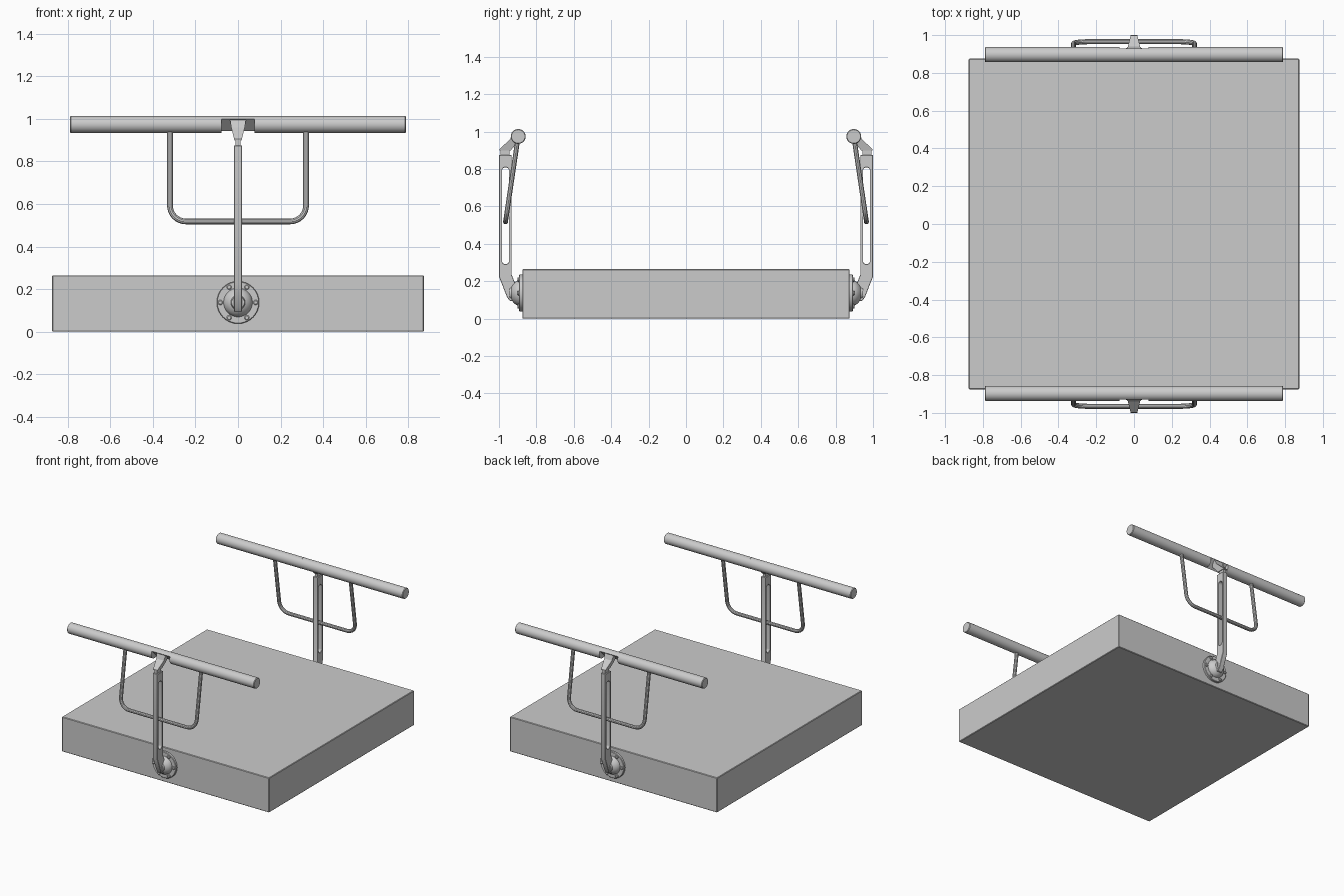
import bpy, bmesh, math
from mathutils import Vector

if "Cube" in bpy.data.objects:
    bpy.data.objects.remove(bpy.data.objects["Cube"])

BAR_U, BAR_Z, BAR_R = 0.897, 0.974, 0.04   # u = distance outward from centre (front is y = -u)
HUB_Z = 0.137


def finish(obj, smooth=True, mirror=True, bevel=0):
    bpy.ops.object.select_all(action='DESELECT')
    obj.select_set(True)
    bpy.context.view_layer.objects.active = obj
    if smooth:
        bpy.ops.object.shade_smooth_by_angle(angle=math.radians(35))
    if bevel:
        b = obj.modifiers.new("edge", 'BEVEL')
        b.width, b.segments, b.limit_method = bevel, 1, 'ANGLE'
    if mirror:
        m = obj.modifiers.new("other_side", 'MIRROR')
        m.use_axis = (False, True, False)
        m.use_clip = m.use_mirror_merge = False


def to_object(name, bm, **kw):
    bmesh.ops.recalc_face_normals(bm, faces=bm.faces)
    me = bpy.data.meshes.new(name)
    bm.to_mesh(me)
    bm.free()
    obj = bpy.data.objects.new(name, me)
    bpy.context.collection.objects.link(obj)
    finish(obj, **kw)
    return obj


def loft(bm, rings):
    """Skin a list of equal-length (x, u, z) rings and cap both ends."""
    vs = [[bm.verts.new((x, -u, z)) for x, u, z in r] for r in rings]
    n = len(vs[0])
    for a, b in zip(vs, vs[1:]):
        for i in range(n):
            j = (i + 1) % n
            bm.faces.new((a[i], a[j], b[j], b[i]))
    bm.faces.new(vs[0])
    bm.faces.new(vs[-1])


def disc(cx, cz, r, u, n):
    return [(cx + r * math.cos(math.tau * i / n), u, cz + r * math.sin(math.tau * i / n)) for i in range(n)]


def bar_ring(x, r, a0=0.0, a1=math.tau, n=24, closed=False):
    k = n - 1 if closed else n
    angs = [a0 + (a1 - a0) * i / k for i in range(n)]
    return [(x, BAR_U + r * math.cos(a), BAR_Z + r * math.sin(a)) for a in angs]


# Base slab
bm = bmesh.new()
bmesh.ops.create_cube(bm, size=1)
for v in bm.verts:
    v.co = (v.co.x * 1.75, v.co.y * 1.75, (v.co.z + 0.5) * 0.265)
to_object("base_slab", bm, smooth=False, mirror=False, bevel=0.004)

# Top bar: two round lengths and a middle cut flat for the bracket
bm = bmesh.new()
for s in (-1, 1):
    loft(bm, [bar_ring(s * 0.077, BAR_R), bar_ring(s * 0.786, BAR_R), bar_ring(s * 0.79, BAR_R - 0.004)])
a = math.radians(38)
loft(bm, [bar_ring(x, BAR_R, a, math.radians(232), 14, True) for x in (-0.077, 0.077)])
to_object("top_bar", bm)

# Bracket wedge under the bar, with a thin neck down to the arm
bm = bmesh.new()
profile = [(0.928, 0.995, 0.037), (0.94, 0.96, 0.032), (0.998, 0.905, 0.018),
           (0.998, 0.898, 0.016), (0.938, 0.898, 0.016), (0.895, 0.95, 0.028), (0.895, 0.972, 0.034)]
loft(bm, [[(s * w, u, z) for u, z, w in profile] for s in (-1, 1)])
loft(bm, [[(x, u, z) for x, u in ((-0.011, 0.943), (0.011, 0.943), (0.011, 0.992), (-0.011, 0.992))]
          for z in (0.86, 0.905)])
to_object("bar_bracket", bm, smooth=False)

# Slotted arm: profile with a hole, extruded sideways
outline = [(1.0, 0.875), (1.0, 0.225), (0.957, 0.115), (0.942, 0.095), (0.92, 0.095),
           (0.905, 0.12), (0.908, 0.175), (0.932, 0.235), (0.932, 0.875)]
slot = []
for cz, start in ((0.79, 0), (0.31, math.pi)):
    for i in range(9):
        t = start + math.pi * i / 8
        slot.append((0.965 + 0.019 * math.cos(t), cz + 0.019 * math.sin(t)))
bm = bmesh.new()
edges = []
for loop in (outline, slot):
    vs = [bm.verts.new((-0.019, -u, z)) for u, z in loop]
    edges += [bm.edges.new((vs[i - 1], vs[i])) for i in range(len(vs))]
bmesh.ops.triangle_fill(bm, use_beauty=True, edges=edges)
geo = bmesh.ops.extrude_face_region(bm, geom=bm.faces[:], use_keep_orig=True)
bmesh.ops.translate(bm, vec=(0.038, 0, 0), verts=[g for g in geo["geom"] if isinstance(g, bmesh.types.BMVert)])
to_object("slotted_arm", bm, bevel=0.002)

# Round flange with domed hub
bm = bmesh.new()
loft(bm, [disc(0, HUB_Z, r, u, 32) for r, u in ((0.1, 0.87), (0.1, 0.889), (0.097, 0.892), (0.068, 0.892),
          (0.065, 0.905), (0.056, 0.918), (0.042, 0.93), (0.034, 0.934), (0.03, 0.945))])
to_object("hub_flange", bm)

# Six flange bolts
bm = bmesh.new()
for i in range(6):
    t = math.tau * i / 6
    cx, cz = 0.083 * math.cos(t), HUB_Z + 0.083 * math.sin(t)
    loft(bm, [disc(cx, cz, r, u, 12) for r, u in ((0.012, 0.888), (0.012, 0.898), (0.008, 0.901))])
to_object("flange_bolts", bm)

# U-shaped handle, leaning outward and passing through the arm slot
R, X, Z0, Z1 = 0.075, 0.32, 0.518, 0.955
right = [(X, Z1)] + [(X - R + R * math.cos(t), Z0 + R - R * math.sin(t))
                     for t in (math.pi / 2 * i / 8 for i in range(9))]
path = right + [(-x, z) for x, z in reversed(right)]
cu = bpy.data.curves.new("u_handle", 'CURVE')
cu.dimensions = '3D'
cu.bevel_depth, cu.bevel_resolution, cu.use_fill_caps = 0.0135, 3, True
sp = cu.splines.new('POLY')
sp.points.add(len(path) - 1)
for p, (x, z) in zip(sp.points, path):
    u = 0.965 - (z - Z0) / (Z1 - Z0) * 0.065
    p.co = (x, -u, z, 1)
handle = bpy.data.objects.new("u_handle", cu)
bpy.context.collection.objects.link(handle)
bpy.ops.object.select_all(action='DESELECT')
handle.select_set(True)
bpy.context.view_layer.objects.active = handle
bpy.ops.object.convert(target='MESH')
finish(bpy.context.view_layer.objects.active)
